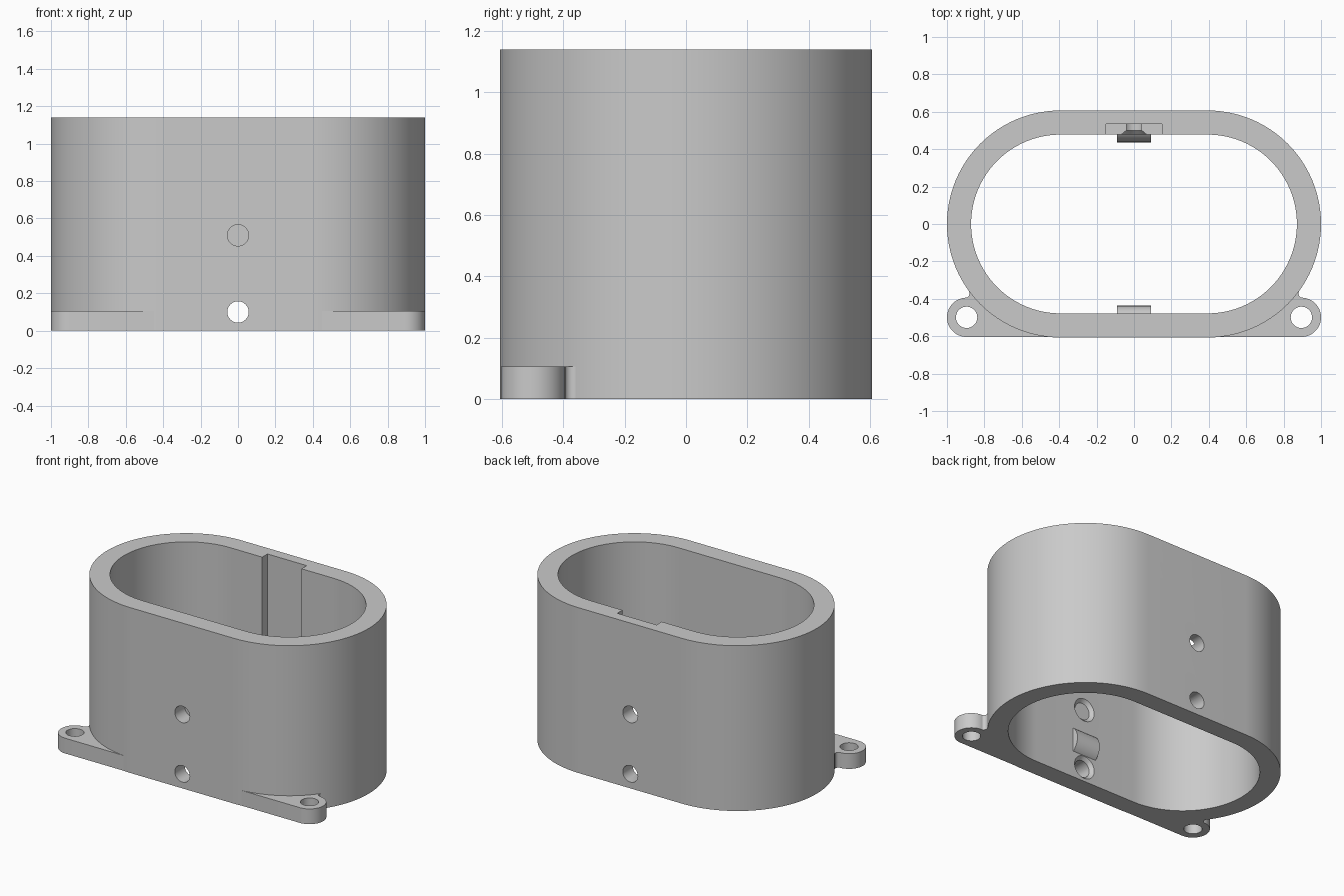
import bpy, bmesh, math
from mathutils import Matrix, Vector

cube = bpy.data.objects.get("Cube")
if cube:
    bpy.data.objects.remove(cube, do_unlink=True)

grey = bpy.data.materials.new("plain grey")
grey.use_nodes = True
colour = (0.59, 0.59, 0.59, 1)
grey.diffuse_color = colour
grey.node_tree.nodes["Principled BSDF"].inputs["Base Color"].default_value = colour

HEIGHT, RADIUS, INNER, CENTRE = 1.14, 0.607, 0.478, 0.393
HOLE, EAR_HEIGHT = 0.057, 0.105


def finish(name, bm):
    bmesh.ops.recalc_face_normals(bm, faces=bm.faces)
    mesh = bpy.data.meshes.new(name)
    bm.to_mesh(mesh)
    bm.free()
    mesh.materials.append(grey)
    obj = bpy.data.objects.new(name, mesh)
    bpy.context.collection.objects.link(obj)
    return obj


def prism(name, outline, lo, hi, along_x=False):
    """Extrude an outline along z, or a (y, z) outline along x."""
    bm = bmesh.new()
    place = (lambda a, b: (lo, a, b)) if along_x else (lambda a, b: (a, b, lo))
    face = bm.faces.new([bm.verts.new(place(*p)) for p in outline])
    moved = bmesh.ops.extrude_face_region(bm, geom=[face])["geom"]
    step = Vector((hi - lo, 0, 0) if along_x else (0, 0, hi - lo))
    bmesh.ops.translate(bm, vec=step,
                        verts=[v for v in moved if isinstance(v, bmesh.types.BMVert)])
    return finish(name, bm)


def cone(name, r1, r2, start, end):
    """Cylinder or frustum between two points."""
    a, b = Vector(start), Vector(end)
    turn = (b - a).to_track_quat('Z', 'Y').to_matrix().to_4x4()
    bm = bmesh.new()
    bmesh.ops.create_cone(bm, cap_ends=True, segments=48, radius1=r1, radius2=r2,
                          depth=(b - a).length,
                          matrix=Matrix.Translation((a + b) / 2) @ turn)
    return finish(name, bm)


def arc(cx, cy, r, a0, a1, steps=32):
    angles = [math.radians(a0 + (a1 - a0) * i / steps) for i in range(steps + 1)]
    return [(cx + r * math.cos(a), cy + r * math.sin(a)) for a in angles]


def stadium(r):
    return arc(CENTRE, 0, r, -90, 90, 48) + arc(-CENTRE, 0, r, 90, 270, 48)


def cut(target, cutter):
    bpy.context.view_layer.objects.active = target
    mod = target.modifiers.new("cut", 'BOOLEAN')
    mod.operation, mod.solver, mod.object = 'DIFFERENCE', 'EXACT', cutter
    bpy.ops.object.modifier_apply(modifier=mod.name)
    bpy.data.objects.remove(cutter, do_unlink=True)


def smooth(obj):
    bpy.ops.object.select_all(action='DESELECT')
    obj.select_set(True)
    bpy.context.view_layer.objects.active = obj
    bpy.ops.object.shade_smooth_by_angle(angle=math.radians(25))


# Oval tube with a slot in the back wall
body = prism("oval_body", stadium(RADIUS), 0, HEIGHT)
cut(body, prism("bore", stadium(INNER), -0.2, HEIGHT + 0.2))
cut(body, prism("slot", [(-0.15, 0.4), (0.15, 0.4), (0.15, 0.535), (-0.15, 0.535)],
                0.55, HEIGHT + 0.2))

# Screw holes through both walls, countersunk on the inside
for z in (0.1, 0.51):
    cut(body, cone("screw_hole", HOLE, HOLE, (0, -0.8, z), (0, 0.8, z)))
    for side in (-1, 1):
        cut(body, cone("countersink", HOLE + 0.04, HOLE,
                       (0, side * 0.46, z), (0, side * 0.5, z)))
smooth(body)

# Mounting ears at the front corners
for name, side in (("left_ear", 1), ("right_ear", -1)):
    ex, ey = 0.895, -0.499
    outline = [(0.42, ey - 0.105)] + arc(ex, ey, 0.105, -90, 92)
    outline += arc(0.904, -0.372, 0.024, 245, 150, 8)
    outline += [(0.8, -0.36), (0.6, -0.5)]
    ear = prism(name, [(side * x, y) for x, y in outline], 0, EAR_HEIGHT)
    cut(ear, cone("ear_hole", HOLE, HOLE, (side * ex, ey, -0.2), (side * ex, ey, 0.3)))
    smooth(ear)

# Rounded ribs inside the front and back walls
for name, side in (("back_rib", 1), ("front_rib", -1)):
    curve = arc(0.54, 0.265, 0.103, 120, 240, 24)
    outline = [(side * y, z) for y, z in curve]
    smooth(prism(name, outline, -0.09, 0.09, along_x=True))
